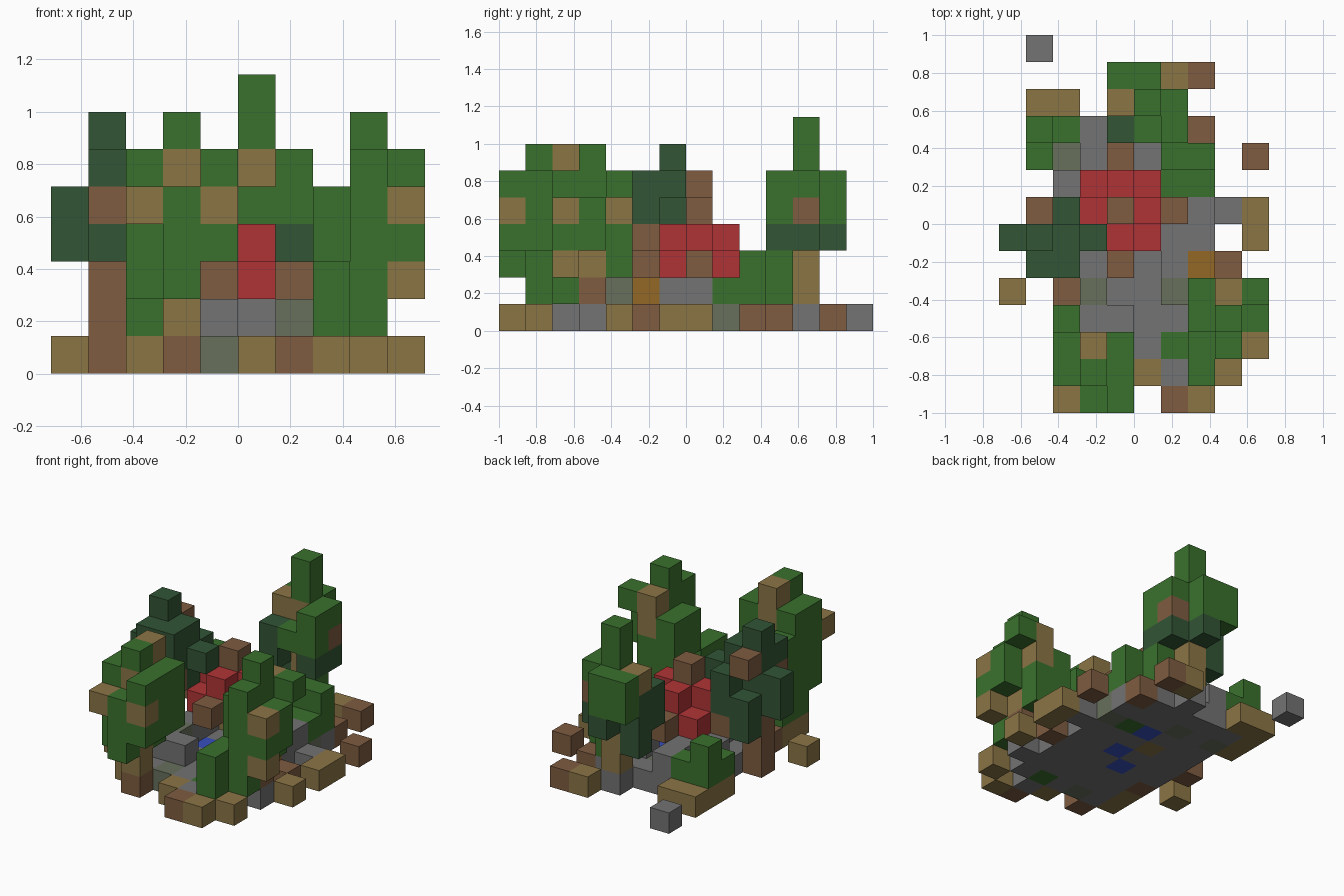
import bpy
import bmesh
from mathutils import Vector

cube = bpy.data.objects.get("Cube")
if cube:
    bpy.data.objects.remove(cube, do_unlink=True)

U = 1 / 7  # block edge length


def linear(c):
    c /= 255
    return c / 12.92 if c <= 0.04045 else ((c + 0.055) / 1.055) ** 2.4


def material(name, rgb):
    col = [linear(c) for c in rgb] + [1.0]
    m = bpy.data.materials.new(name)
    m.use_nodes = True
    m.diffuse_color = col
    bsdf = m.node_tree.nodes["Principled BSDF"]
    bsdf.inputs["Base Color"].default_value = col
    bsdf.inputs["Roughness"].default_value = 1.0
    return m


MATS = {
    "G": material("leaf green", (58, 113, 45)),
    "D": material("dark leaf green", (50, 85, 53)),
    "T": material("tan wood", (139, 117, 69)),
    "B": material("brown wood", (126, 92, 65)),
    "S": material("grey stone", (115, 115, 115)),
    "M": material("mossy stone", (104, 112, 92)),
    "R": material("roof red", (176, 52, 54)),
    "O": material("amber", (148, 104, 38)),
    "U": material("water blue", (55, 80, 190)),
}
KEYS = list(MATS)
PARTS = {}   # part name -> {cell: colour key}
CELLS = {}   # every filled cell


def part(name, corner, *layers):
    """Stack layers upward; each layer lists its rows from front to back."""
    cells = {}
    for dz, layer in enumerate(layers):
        for dy, row in enumerate(layer.split()):
            for dx, key in enumerate(row):
                cell = (corner[0] + dx, corner[1] + dy, corner[2] + dz)
                if key != "." and cell not in CELLS:
                    cells[cell] = CELLS[cell] = key
    PARTS[name] = cells


# Ground slab with scattered edge blocks
part("ground", (0, 0, 0), """
    ......BT..
    ...B.TS.T.
    ..TSMSGS..
    ..TSSSSSS.
    T.BSSSSS.T
    ..SSUSSSB.
    .BSSSUSS.T
    ..SSTSSSST
    ..SSSUGM..
    .TMSMSSS.B
    .TSSSSSB..
    .TT..S....
    ......TB..
    .S........""")

# Low broken stone wall
part("stone_wall", (2, 3, 1),
     ".SS... .M..M. .S..SO .S..SS ....SS S..... .S.S.. .S....")

# Red roofed shelter on a post
part("shelter", (2, 5, 1),
     "..... ..... ..T.. ..... .....",
     "..B.. .RRR. BRTRB .RRR. ..B..",
     "..... ..R.. .RTR. ..R.. .....",
     "..... ..... ..B.. ..... .....")

# Trees, each a trunk inside its foliage
part("front_right_tree", (2, 0, 1),
     "... .T. G.. G..",
     ".G. GT. GG. G..",
     ".GG GTG GGG G..",
     "TGT GTG GGG G..",
     "..G GTG GTG ...",
     "... .G. .T. ...")

part("front_left_tree", (7, 1, 1),
     "G.. .G. .B. ...",
     "G.. GGT .T. GG.",
     "... .GG GTG GG.",
     "... .GT GTG GT.",
     "... .G. .G. .TG",
     "... ... .G. ...")

part("dark_tree", (0, 5, 1),
     ".... .B.. ....",
     ".... .B.. .D..",
     ".DB. DDD. .DD.",
     ".BD. DDDD ..D.",
     ".DD. .DD. .B..",
     ".... .D.. ....")

part("back_tree", (4, 10, 1),
     "..G .T. ...",
     "..G DT. ...",
     "D.D DTD .D.",
     "DGG DTB GG.",
     "..G TTG GG.",
     "... .G. ...",
     "... .G. ...")

# Bushes
part("back_right_bush", (1, 9, 1), "G. GG", ".. G.")
part("back_left_bush", (6, 8, 1), "GG GG", ".. GG")


def add_exposed_faces(bm, cell, key):
    """Add the sides of one block that no other block covers."""
    centre = Vector(((cell[0] - 4.5) * U, (cell[1] - 6.5) * U, (cell[2] + 0.5) * U))
    for axis in range(3):
        for sign in (-1, 1):
            n = Vector((0, 0, 0))
            n[axis] = sign
            if tuple(c + int(d) for c, d in zip(cell, n)) in CELLS:
                continue
            a = Vector((0, 0, 0))
            a[(axis + 1) % 3] = 1
            b = n.cross(a)
            corners = (a + b, b - a, -a - b, a - b)
            face = bm.faces.new([bm.verts.new(centre + (n + c) * U / 2) for c in corners])
            face.material_index = KEYS.index(key)


for name, cells in PARTS.items():
    bm = bmesh.new()
    for cell, key in cells.items():
        add_exposed_faces(bm, cell, key)
    bmesh.ops.remove_doubles(bm, verts=bm.verts, dist=U / 100)
    mesh = bpy.data.meshes.new(name)
    for m in MATS.values():
        mesh.materials.append(m)
    bm.to_mesh(mesh)
    bm.free()
    bpy.context.collection.objects.link(bpy.data.objects.new(name, mesh))
